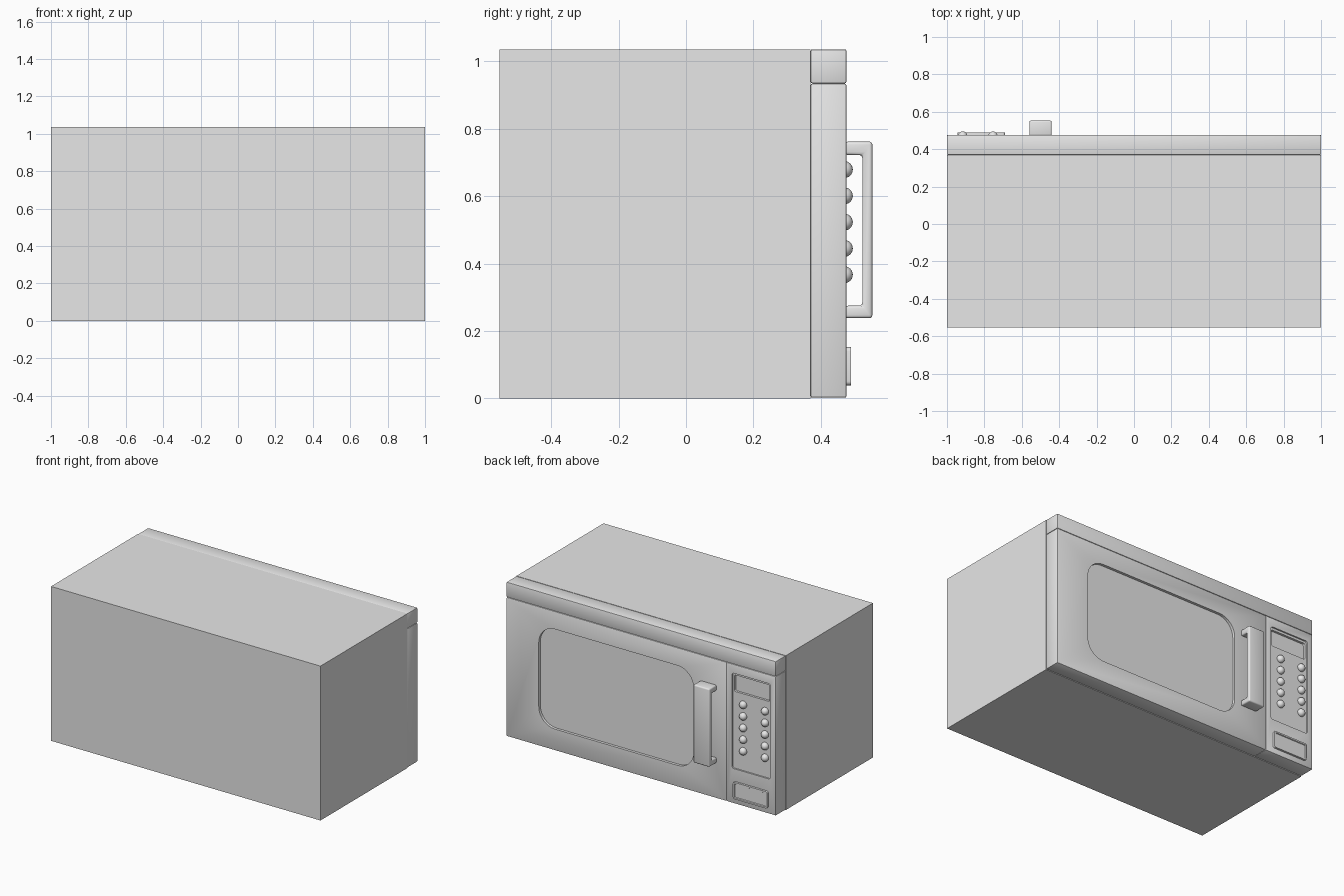
import bpy, bmesh, math
from mathutils import Vector

if "Cube" in bpy.data.objects:
    bpy.data.objects.remove(bpy.data.objects["Cube"])

grey = bpy.data.materials.new("light_grey")
grey.diffuse_color = (0.8, 0.8, 0.8, 1)
grey.use_nodes = True
grey.node_tree.nodes["Principled BSDF"].inputs["Base Color"].default_value = grey.diffuse_color

FRONT = 0.476   # y of the door face
SEAM = 0.37     # y where the front panels meet the case


def finish(name, bm, smooth=True):
    bmesh.ops.recalc_face_normals(bm, faces=bm.faces)
    me = bpy.data.meshes.new(name)
    bm.to_mesh(me)
    bm.free()
    me.materials.append(grey)
    ob = bpy.data.objects.new(name, me)
    bpy.context.collection.objects.link(ob)
    if smooth:
        bpy.ops.object.select_all(action='DESELECT')
        ob.select_set(True)
        bpy.context.view_layer.objects.active = ob
        bpy.ops.object.shade_smooth_by_angle(angle=math.radians(35))
    return ob


def bevel_all(bm, width, segments=2):
    edges = [e for e in bm.edges if e.calc_face_angle(0) > 0.6]
    bmesh.ops.bevel(bm, geom=edges, offset=width, segments=segments,
                    affect='EDGES', profile=0.5, clamp_overlap=True)


def box(name, x0, x1, y0, y1, z0, z1, bevel=0.0):
    bm = bmesh.new()
    bmesh.ops.create_cube(bm, size=1)
    for v in bm.verts:
        v.co = Vector(((x0 + x1) / 2 + v.co.x * (x1 - x0),
                       (y0 + y1) / 2 + v.co.y * (y1 - y0),
                       (z0 + z1) / 2 + v.co.z * (z1 - z0)))
    if bevel:
        bmesh.ops.recalc_face_normals(bm, faces=bm.faces)
        bevel_all(bm, bevel)
    return finish(name, bm, bevel > 0)


def prism(points, offset):
    bm = bmesh.new()
    face = bm.faces.new([bm.verts.new(p) for p in points])
    ext = bmesh.ops.extrude_face_region(bm, geom=[face])
    bmesh.ops.translate(bm, vec=offset,
                        verts=[g for g in ext['geom'] if isinstance(g, bmesh.types.BMVert)])
    bmesh.ops.recalc_face_normals(bm, faces=bm.faces)
    return bm


def rounded(x0, x1, z0, z1, r, y, n=8):
    pts = []
    for i, (cx, cz) in enumerate([(x1 - r, z1 - r), (x0 + r, z1 - r),
                                  (x0 + r, z0 + r), (x1 - r, z0 + r)]):
        for k in range(n + 1):
            a = math.pi / 2 * (i + k / n)
            pts.append((cx + r * math.cos(a), y, cz + r * math.sin(a)))
    return pts


def recess(ob, x0, x1, z0, z1, r, depth):
    # cut a rounded pocket into the front face
    cutter = finish("recess_cutter", prism(rounded(x0, x1, z0, z1, r, FRONT - depth),
                                           (0, depth + 0.05, 0)), False)
    cutter.hide_render = True
    mod = ob.modifiers.new("recess", 'BOOLEAN')
    mod.operation = 'DIFFERENCE'
    mod.solver = 'EXACT'
    mod.object = cutter
    bpy.ops.object.select_all(action='DESELECT')
    ob.select_set(True)
    bpy.context.view_layer.objects.active = ob
    # apply before any smoothing modifier in the stack
    bpy.ops.object.modifier_move_to_index(modifier=mod.name, index=0)
    bpy.ops.object.modifier_apply(modifier=mod.name)
    bpy.data.objects.remove(cutter, do_unlink=True)
    bpy.ops.object.shade_smooth_by_angle(angle=math.radians(35))


# main case and the three front panels
box("case", -1, 1, -0.554, SEAM, 0, 1.036)
box("top_strip", -1, 1, SEAM, FRONT, 0.935, 1.036, 0.005)
door = box("door", -0.633, 1, SEAM, FRONT, 0.002, 0.934, 0.005)
control_panel = box("control_panel", -1, -0.633, SEAM, FRONT, 0.002, 0.934, 0.005)

# window, keypad and display pockets
recess(door, -0.39, 0.76, 0.145, 0.815, 0.12, 0.018)
recess(control_panel, -0.96, -0.674, 0.235, 0.875, 0.015, 0.01)
recess(control_panel, -0.948, -0.686, 0.75, 0.86, 0.01, 0.025)

# C-shaped door handle: profile in y-z, extruded along x
y0, y1 = FRONT - 0.004, 0.553
profile = [(y0, 0.238), (y1, 0.238), (y1, 0.762), (y0, 0.762),
           (y0, 0.722), (0.523, 0.722), (0.523, 0.275), (y0, 0.275)]
handle = prism([(-0.56, y, z) for y, z in profile], (0.12, 0, 0))
bevel_all(handle, 0.009, 3)
finish("door_handle", handle)

# two columns of domed buttons
for col, x in enumerate((-0.754, -0.916)):
    for row in range(5):
        bm = bmesh.new()
        bmesh.ops.create_uvsphere(bm, u_segments=20, v_segments=12, radius=0.025)
        bmesh.ops.translate(bm, verts=bm.verts, vec=(x, 0.47, 0.679 - row * 0.078))
        finish(f"button_{col + 1}_{row + 1}", bm)

# door release button with a shallow dished face
release = prism(rounded(-0.945, -0.69, 0.039, 0.152, 0.012, FRONT - 0.004, 4), (0, 0.018, 0))
front = max(release.faces, key=lambda f: f.calc_center_median().y)
bmesh.ops.inset_region(release, faces=[front], thickness=0.01, depth=0)
bmesh.ops.inset_region(release, faces=[front], thickness=0.003, depth=-0.005)
finish("release_button", release)
